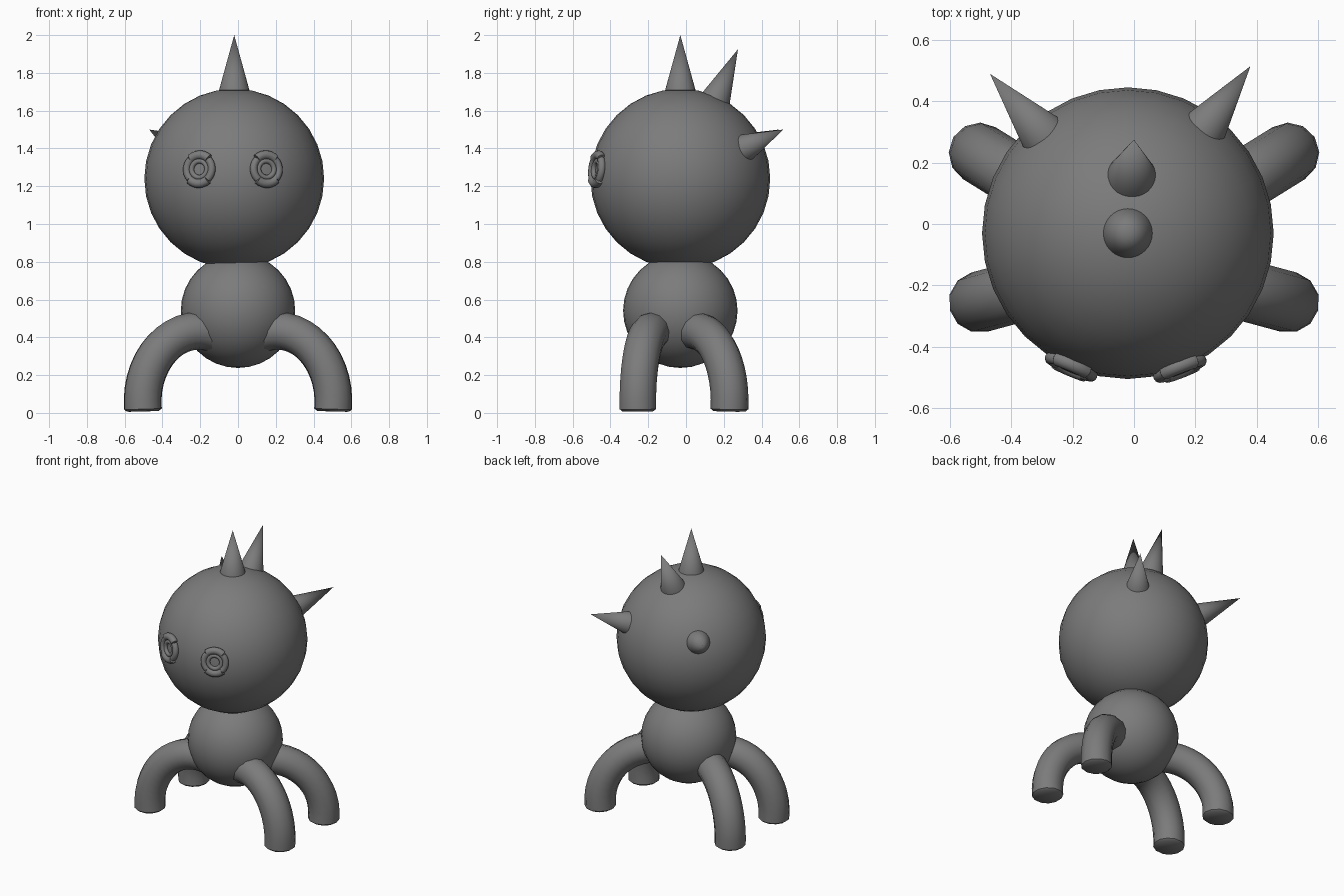
import bpy, bmesh, math
from mathutils import Vector, Matrix

if "Cube" in bpy.data.objects:
    bpy.data.objects.remove(bpy.data.objects["Cube"])

grey = bpy.data.materials.new("dark grey")
grey.diffuse_color = (0.2, 0.2, 0.2, 1)
grey.use_nodes = True
grey.node_tree.nodes["Principled BSDF"].inputs["Base Color"].default_value = grey.diffuse_color

HEAD = Vector((-0.02, -0.03, 1.24))
HEAD_R = 0.476


def finish(name, bm, angle=50):
    """Turn a bmesh into a smooth-shaded grey object."""
    bmesh.ops.recalc_face_normals(bm, faces=bm.faces[:])
    mesh = bpy.data.meshes.new(name)
    bm.to_mesh(mesh)
    bm.free()
    mesh.materials.append(grey)
    ob = bpy.data.objects.new(name, mesh)
    bpy.context.collection.objects.link(ob)
    bpy.ops.object.select_all(action='DESELECT')
    ob.select_set(True)
    bpy.context.view_layer.objects.active = ob
    bpy.ops.object.shade_smooth_by_angle(angle=math.radians(angle))
    return ob


def ball(name, centre, radius):
    bm = bmesh.new()
    bmesh.ops.create_uvsphere(bm, u_segments=32, v_segments=16, radius=radius,
                              matrix=Matrix.Translation(centre))
    finish(name, bm)


def spike(name, tip, length=0.29, radius=0.08):
    """Cone pointing straight out of the head centre."""
    tip = Vector(tip)
    out = (tip - HEAD).normalized()
    m = Matrix.Translation(tip - out * length / 2) @ out.to_track_quat('Z', 'Y').to_matrix().to_4x4()
    bm = bmesh.new()
    bmesh.ops.create_cone(bm, cap_ends=True, segments=32, radius1=radius,
                          radius2=0, depth=length, matrix=m)
    finish(name, bm)


def sweep(bm, path, radii, side, sides=12, closed=False):
    """Tube along a planar path; side is the normal of its plane."""
    n = len(path)
    rings = []
    for i, p in enumerate(path):
        a = path[i - 1] if (closed or i) else p
        b = path[(i + 1) % n] if (closed or i < n - 1) else p
        across = (b - a).normalized().cross(side).normalized()
        ring = []
        for k in range(sides):
            t = 2 * math.pi * k / sides
            ring.append(bm.verts.new(p + radii[i] * (across * math.cos(t) + side * math.sin(t))))
        rings.append(ring)
    for i in range(n if closed else n - 1):
        r, s = rings[i], rings[(i + 1) % n]
        for k in range(sides):
            j = (k + 1) % sides
            bm.faces.new((r[k], r[j], s[j], s[k]))
    if not closed:
        bm.faces.new(rings[0])
        bm.faces.new(rings[-1][::-1])


def leg(name, foot, slope, sx):
    """Arched tube from the body down to a slightly rounded foot."""
    path, radii = [], []
    for i in range(15):
        t = math.radians(104 - 110 * i / 14)
        x = 0.205 + 0.3 * math.cos(t)
        path.append(Vector((sx * x, foot[1] + (x - foot[0]) * slope, 0.06 + 0.375 * math.sin(t))))
        radii.append(0.1)
    end = (path[-1] - path[-2]).normalized()
    path.append(path[-1] + end * 0.012)
    radii.append(0.085)
    side = Vector((-slope, sx, 0)).normalized()
    bm = bmesh.new()
    sweep(bm, path, radii, side)
    finish(name, bm)


def eye(name, x):
    """Four chunky arcs around a thin inner ring, lying on the head."""
    dx, dz = x - HEAD.x, 1.29 - HEAD.z
    centre = Vector((x, HEAD.y - math.sqrt(HEAD_R**2 - dx * dx - dz * dz), 1.29))
    out = (centre - HEAD).normalized()
    right = Vector((0, 0, 1)).cross(out).normalized()
    up = out.cross(right)

    def arc(r, a0, a1, n):
        pts = []
        for i in range(n):
            t = math.radians(a0 + (a1 - a0) * i / (n - 1))
            pts.append(centre + r * (right * math.cos(t) + up * math.sin(t)))
        return pts

    bm = bmesh.new()
    for q in range(4):
        a, wide = 90 * q, q % 2
        half, r, thick = (42, 0.076, 0.024) if wide else (46, 0.072, 0.02)
        sweep(bm, arc(r, a - half, a + half, 8), [thick] * 8, out)
    sweep(bm, arc(0.044, 0, 345, 24), [0.014] * 24, out, 10, True)
    finish(name, bm)


# Head and body
ball("head", HEAD, HEAD_R)
ball("body", Vector((0, -0.03, 0.541)), 0.303)

# Spikes on the head
spike("top_spike", (-0.02, -0.03, 2.0))
spike("crown_spike", (0, 0.275, 1.925))
spike("right_spike", (0.38, 0.515, 1.5))
spike("left_spike", (-0.47, 0.49, 1.5))

# Four legs, mirrored left and right
for label, sx in (("right", 1), ("left", -1)):
    leg("front_leg_" + label, (0.505, -0.255), -0.27, sx)
    leg("back_leg_" + label, (0.5, 0.228), 0.62, sx)

# Ring eyes
eye("right_eye", 0.15)
eye("left_eye", -0.205)
